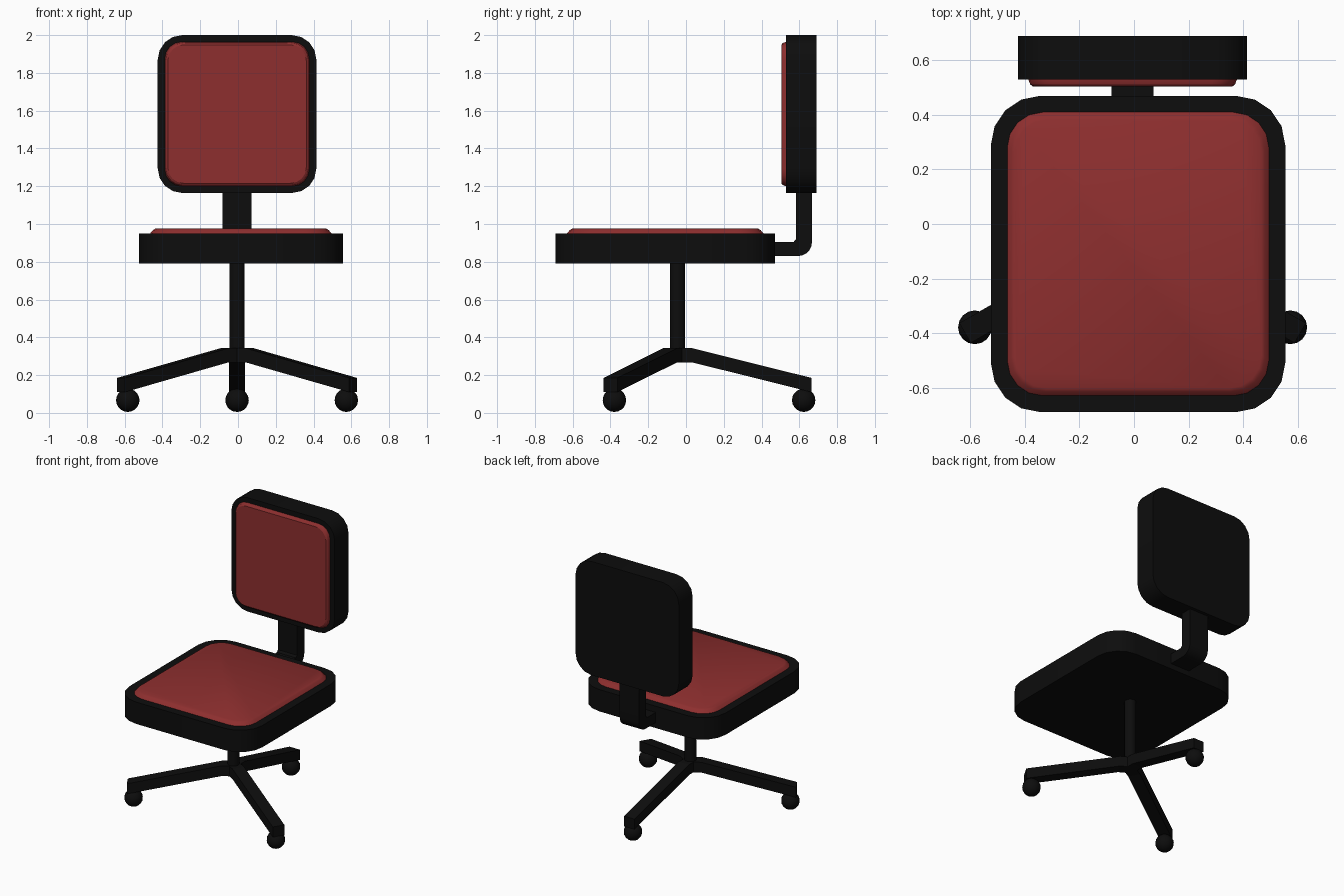
import bpy, bmesh, math
from mathutils import Vector, Matrix

if "Cube" in bpy.data.objects:
    bpy.data.objects.remove(bpy.data.objects["Cube"])


def material(name, rgb):
    m = bpy.data.materials.new(name)
    m.diffuse_color = (*rgb, 1)
    m.use_nodes = True
    m.node_tree.nodes["Principled BSDF"].inputs["Base Color"].default_value = m.diffuse_color
    return m


BLACK = material("black", (0.004, 0.004, 0.004))
RED = material("red fabric", (0.27, 0.028, 0.028))


def finish(name, bm, mat, smooth=True):
    bmesh.ops.recalc_face_normals(bm, faces=bm.faces)
    me = bpy.data.meshes.new(name)
    bm.to_mesh(me)
    bm.free()
    me.materials.append(mat)
    ob = bpy.data.objects.new(name, me)
    bpy.context.collection.objects.link(ob)
    if smooth:
        bpy.ops.object.select_all(action='DESELECT')
        bpy.context.view_layer.objects.active = ob
        ob.select_set(True)
        bpy.ops.object.shade_smooth_by_angle(angle=math.radians(30))
    return ob


def rounded_rect(cx, cy, w, d, r, seg=4):
    pts = []
    for k, (sx, sy) in enumerate([(1, 1), (-1, 1), (-1, -1), (1, -1)]):
        for i in range(seg + 1):
            a = math.pi / 2 * (k + i / seg)
            pts.append((cx + sx * (w / 2 - r) + r * math.cos(a),
                        cy + sy * (d / 2 - r) + r * math.sin(a)))
    return pts


def loft(name, rings, mat, smooth=True):
    """Skin a stack of equal-length 3D rings and cap both ends."""
    bm = bmesh.new()
    vs = [[bm.verts.new(p) for p in ring] for ring in rings]
    n = len(vs[0])
    for a, b in zip(vs, vs[1:]):
        for i in range(n):
            j = (i + 1) % n
            bm.faces.new((a[i], a[j], b[j], b[i]))
    bm.faces.new(vs[0])
    bm.faces.new(vs[-1])
    return finish(name, bm, mat, smooth)


def pad(name, cx, cy, w, d, r, levels, mat, upright=False):
    """Rounded slab; levels are (depth, inset) pairs."""
    rings = []
    for h, inset in levels:
        ring = rounded_rect(cx, cy, w - 2 * inset, d - 2 * inset, r - inset * 0.4)
        rings.append([(u, h, v) if upright else (u, v, h) for u, v in ring])
    return loft(name, rings, mat)


# Seat shell and cushion
pad("seat_shell", 0.015, -0.11, 1.08, 1.16, 0.18, [(0.79, 0), (0.95, 0)], BLACK)
pad("seat_cushion", 0.015, -0.11, 0.96, 1.04, 0.13,
    [(0.93, 0), (0.95, 0), (0.968, 0.015), (0.975, 0.027)], RED)

# Backrest shell and cushion
pad("backrest_shell", -0.005, 1.582, 0.84, 0.836, 0.13, [(0.53, 0), (0.69, 0)],
    BLACK, True)
pad("backrest_cushion", -0.005, 1.582, 0.765, 0.765, 0.09,
    [(0.55, 0), (0.53, 0), (0.512, 0.007), (0.505, 0.016)], RED, True)

# L-shaped backrest bracket with a rounded elbow
outer = [(0.592 + 0.075 * math.sin(a), 0.905 - 0.075 * math.cos(a))
         for a in (math.pi / 10 * i for i in range(6))]
profile = [(0.40, 0.905), (0.40, 0.83)] + outer + [(0.667, 1.22), (0.582, 1.22),
                                                    (0.582, 0.92), (0.57, 0.905)]
loft("backrest_bracket", [[(x, y, z) for y, z in profile] for x in (-0.083, 0.072)], BLACK)

# Central column
HUB = Vector((-0.005, -0.045, 0))
column = [(HUB.x + 0.04 * math.cos(math.tau * i / 16),
           HUB.y + 0.04 * math.sin(math.tau * i / 16)) for i in range(16)]
loft("column", [[(x, y, z) for x, y in column] for z in (0.27, 0.80)], BLACK)

# Three sloping legs with ball casters
leg_profile = [(0, 0.343), (0.075, 0.343), (0.71, 0.185),
               (0.71, 0.11), (0.075, 0.268), (0, 0.268)]
for i, angle in enumerate((90, 210, 330)):
    rot = Matrix.Rotation(math.radians(angle), 3, 'Z')
    rings = [[HUB + rot @ Vector((r, s, z)) for r, z in leg_profile]
             for s in (-0.042, 0.042)]
    loft(f"leg_{i + 1}", rings, BLACK, smooth=False)
    bm = bmesh.new()
    bmesh.ops.create_uvsphere(bm, u_segments=16, v_segments=10, radius=0.062)
    bmesh.ops.translate(bm, verts=bm.verts,
                        vec=HUB + rot @ Vector((0.668, 0, 0)) + Vector((0, 0, 0.067)))
    finish(f"caster_{i + 1}", bm, BLACK)
